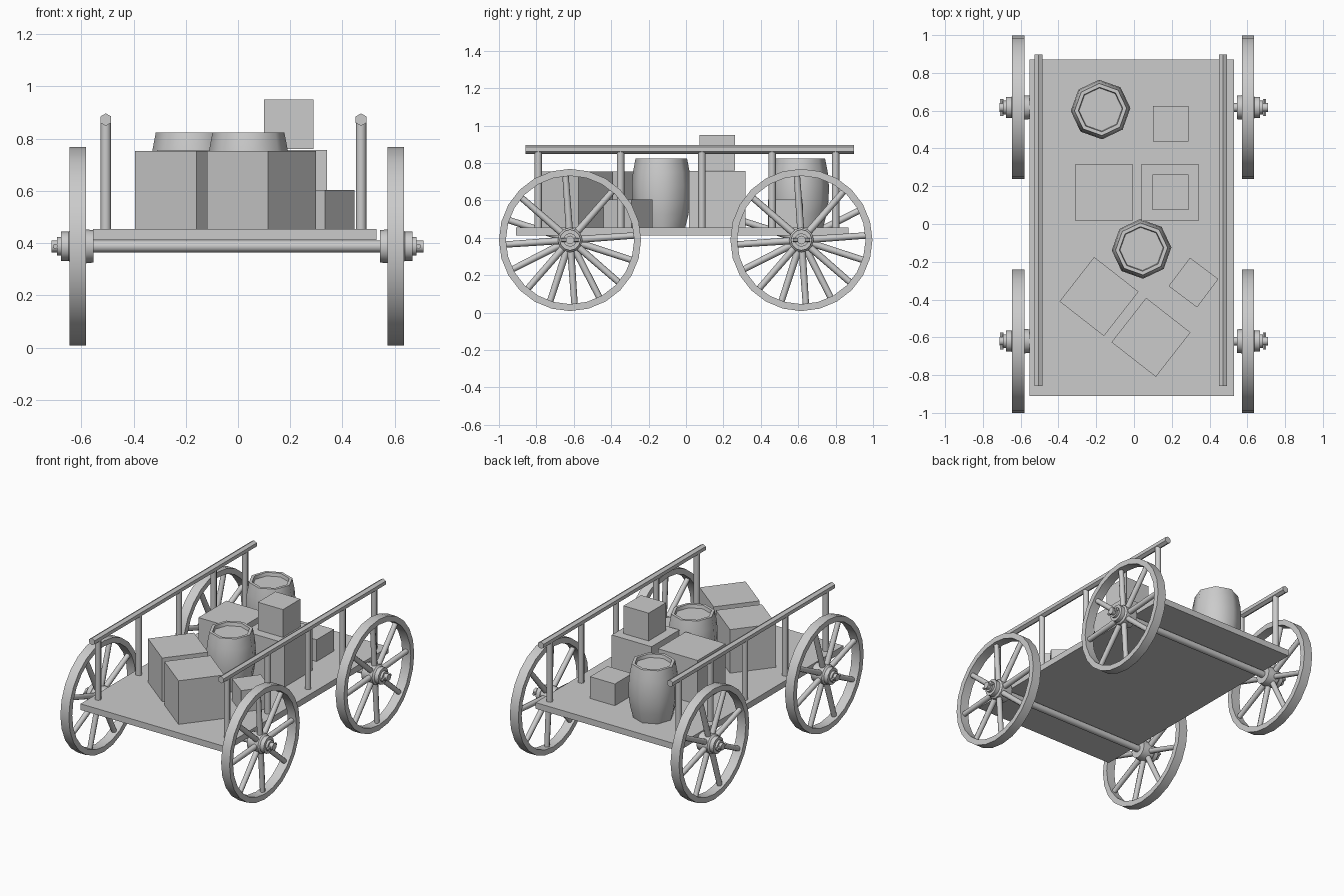
import bpy, bmesh
from math import sin, cos, pi, radians
from mathutils import Vector, Matrix

if "Cube" in bpy.data.objects:
    bpy.data.objects.remove(bpy.data.objects["Cube"])


def finish(name, bm, smooth=None):
    bmesh.ops.recalc_face_normals(bm, faces=bm.faces)
    me = bpy.data.meshes.new(name)
    bm.to_mesh(me)
    bm.free()
    ob = bpy.data.objects.new(name, me)
    bpy.context.collection.objects.link(ob)
    if smooth:
        bpy.ops.object.select_all(action='DESELECT')
        ob.select_set(True)
        bpy.context.view_layer.objects.active = ob
        bpy.ops.object.shade_smooth_by_angle(angle=radians(smooth))
    return ob


def box(name, center, size, turn=0):
    bm = bmesh.new()
    m = (Matrix.Translation(center) @ Matrix.Rotation(radians(turn), 4, 'Z')
         @ Matrix.Diagonal((*size, 1)))
    bmesh.ops.create_cube(bm, size=1, matrix=m)
    return finish(name, bm)


def add_rod(bm, a, b, r, sides=8, r2=None):
    a, b = Vector(a), Vector(b)
    rot = (b - a).to_track_quat('Z', 'Y').to_matrix().to_4x4()
    bmesh.ops.create_cone(bm, cap_ends=True, segments=sides, radius1=r,
                          radius2=r if r2 is None else r2, depth=(b - a).length,
                          matrix=Matrix.Translation((a + b) / 2) @ rot)


def rod(name, a, b, r, sides=8, smooth=50):
    bm = bmesh.new()
    add_rod(bm, a, b, r, sides)
    return finish(name, bm, smooth)


def add_lathe(bm, profile, sides, matrix, closed=False):
    # profile of (radius, height) turned about local z
    rings = [[bm.verts.new(matrix @ Vector((r * cos(2 * pi * i / sides),
                                            r * sin(2 * pi * i / sides), h)))
              for i in range(sides)] for r, h in profile]
    pairs = list(zip(rings, rings[1:]))
    if closed:
        pairs.append((rings[-1], rings[0]))
    else:
        bm.faces.new(rings[0])
        bm.faces.new(rings[-1])
    for p, q in pairs:
        for i in range(sides):
            j = (i + 1) % sides
            bm.faces.new((p[i], p[j], q[j], q[i]))


# deck
box("deck", (-0.012, -0.02, 0.434), (1.085, 1.78, 0.042))

# axles, wheels and linchpins
AXLE_Z = 0.388
for end, y in (("front", -0.62), ("rear", 0.617)):
    rod(end + "_axle", (-0.713, y, AXLE_Z), (0.71, y, AXLE_Z), 0.023, 12)
    for side, s, wx, phase in (("left", -1, 0.613, 27), ("right", 1, 0.604, 4)):
        place = (Matrix.Translation((s * wx, y, AXLE_Z))
                 @ Matrix.Rotation(s * pi / 2, 4, 'Y'))
        bm = bmesh.new()
        add_lathe(bm, [(0.38, -0.032), (0.38, 0.032), (0.343, 0.032), (0.343, -0.032)],
                  24, place, True)
        finish(f"{end}_{side}_rim", bm, 30)

        bm = bmesh.new()
        add_lathe(bm, [(0.062, -0.06), (0.066, -0.02), (0.066, 0.025), (0.056, 0.035),
                       (0.056, 0.064), (0.036, 0.064), (0.036, 0.08)], 12, place)
        finish(f"{end}_{side}_hub", bm, 35)

        bm = bmesh.new()
        for k in range(8):
            a = radians(phase) + k * pi / 4
            d = Vector((0, cos(a), sin(a)))
            c = Vector((s * wx, y, AXLE_Z))
            add_rod(bm, c + d * 0.05, c + d * 0.352, 0.019, 8, 0.017)
        finish(f"{end}_{side}_spokes", bm, 50)

        px = s * (wx + 0.087)
        rod(f"{end}_{side}_linchpin", (px, y - 0.045, AXLE_Z),
            (px, y + 0.045, AXLE_Z), 0.01, 6, None)

# side rails on posts
for side, x in (("left", -0.506), ("right", 0.471)):
    rod(side + "_rail", (x, -0.857, 0.873), (x, 0.897, 0.873), 0.024, 6, None)
    for i, y in enumerate((-0.79, -0.35, 0.085, 0.46, 0.80)):
        rod(f"{side}_post_{i + 1}", (x, y, 0.44), (x, y, 0.87), 0.02)

# barrels with recessed lids
for i, (x, y) in enumerate(((-0.177, 0.606), (0.04, -0.132))):
    bm = bmesh.new()
    add_lathe(bm, [(0.128, 0.455), (0.146, 0.525), (0.157, 0.60), (0.158, 0.68),
                   (0.152, 0.75), (0.138, 0.823), (0.118, 0.823), (0.114, 0.80)],
              8, Matrix.Translation((x, y, 0)) @ Matrix.Rotation(0.05, 4, 'Z'))
    finish(f"barrel_{i + 1}", bm, 50)

# crates: x, y, bottom z, size, turn
crates = [(-0.16, 0.167, 0.455, 0.302, 0), (0.19, 0.166, 0.455, 0.302, 0),
          (-0.185, -0.384, 0.455, 0.298, -38), (0.09, -0.60, 0.455, 0.298, -38),
          (0.194, 0.168, 0.76, 0.19, 0), (0.194, 0.532, 0.416, 0.188, 0),
          (0.315, -0.31, 0.416, 0.188, -37)]
for i, (x, y, z, w, turn) in enumerate(crates):
    box(f"crate_{i + 1}", (x, y, z + w / 2), (w, w, w), turn)
